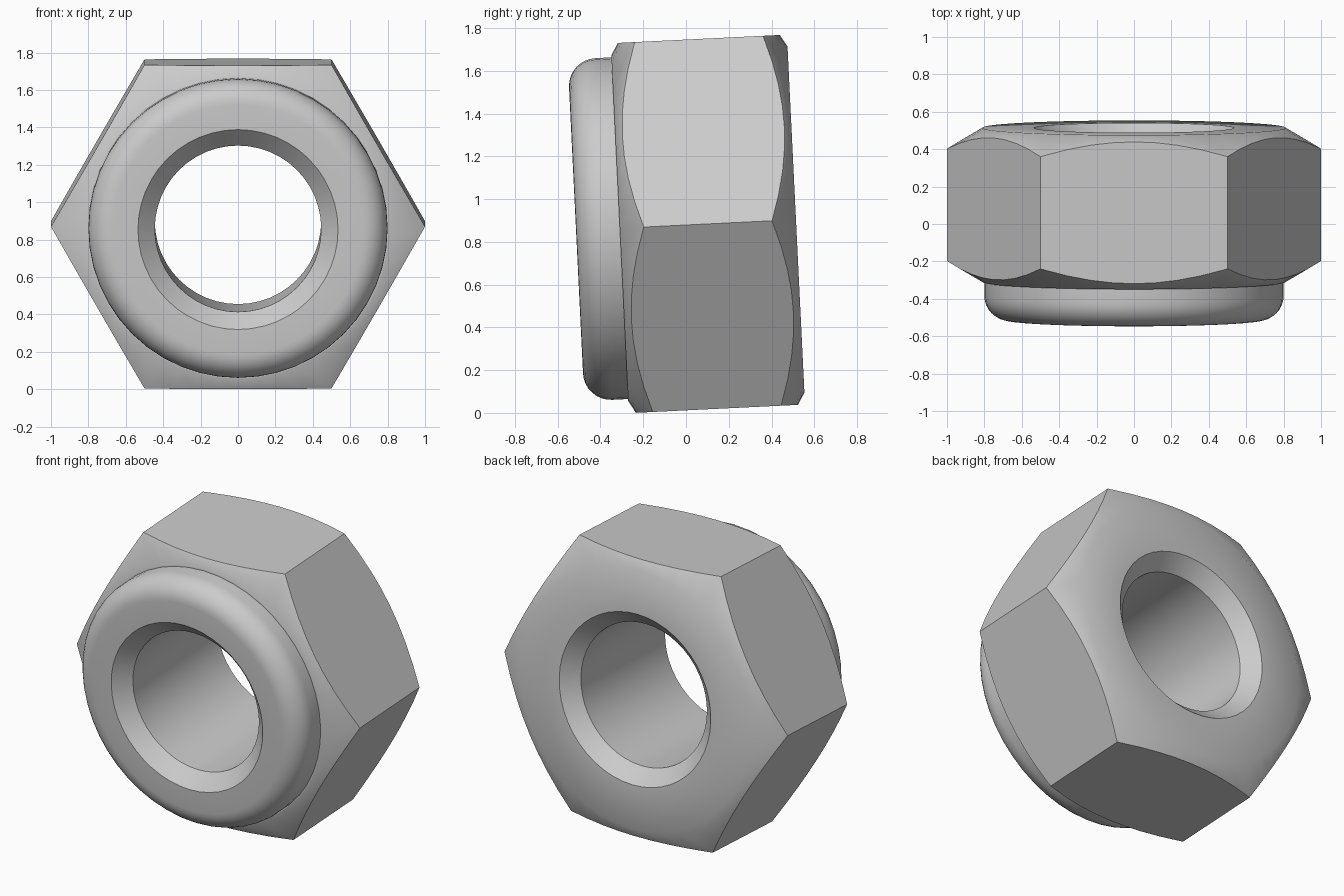
import bpy
import bmesh
from math import cos, sin, pi, radians

if "Cube" in bpy.data.objects:
    bpy.data.objects.remove(bpy.data.objects["Cube"])

SEGMENTS = 48
APOTHEM = cos(pi / 6)      # hexagon with corner radius 1
BORE, RIM = 0.445, 0.535   # hole radius, outer radius of its bevel
BEVEL = RIM - BORE
FRONT, SEAT, BACK = -0.515, -0.31, 0.515
COLLAR, FILLET = 0.8, 0.13
CHAMFER_START, CHAMFER_SLOPE = 0.81, 0.59
TILT, CENTRE_Z = radians(2.8), 0.879

steel = bpy.data.materials.new("brushed steel grey")
steel.use_nodes = True
grey = (0.6, 0.6, 0.6, 1)
steel.diffuse_color = grey
steel.node_tree.nodes["Principled BSDF"].inputs["Base Color"].default_value = grey


def hex_radius(a):
    return APOTHEM / cos((a % (pi / 3)) - pi / 6)


def lathe(name, profile):
    """Sweep profile(angle) -> [(radius, depth), ...] around the y axis."""
    bm = bmesh.new()
    rings = []
    for i in range(SEGMENTS):
        a = 2 * pi * i / SEGMENTS
        rings.append([bm.verts.new((r * cos(a), d, r * sin(a)))
                      for r, d in profile(a)])
    for i, ring in enumerate(rings):
        after = rings[(i + 1) % SEGMENTS]
        for j in range(len(ring) - 1):
            bm.faces.new((ring[j], ring[j + 1], after[j + 1], after[j]))
    mesh = bpy.data.meshes.new(name)
    bm.to_mesh(mesh)
    bm.free()
    mesh.materials.append(steel)
    obj = bpy.data.objects.new(name, mesh)
    bpy.context.collection.objects.link(obj)
    obj.rotation_euler.x = TILT
    obj.location.z = CENTRE_Z
    bpy.ops.object.select_all(action='DESELECT')
    obj.select_set(True)
    bpy.context.view_layer.objects.active = obj
    bpy.ops.object.shade_smooth_by_angle(angle=radians(40))
    return obj


# Hexagonal body: conical chamfers cut curved edges into the six flats
def body_profile(a):
    h = hex_radius(a)
    drop = CHAMFER_SLOPE * (h - CHAMFER_START)
    return [(COLLAR, SEAT), (CHAMFER_START, SEAT), (h, SEAT + drop),
            (h, BACK - drop), (CHAMFER_START, BACK), (RIM, BACK),
            (BORE, BACK - BEVEL), (BORE, SEAT)]


# Round collar with a filleted front edge
def collar_profile(a):
    fillet = [(COLLAR - FILLET + FILLET * sin(t), FRONT + FILLET - FILLET * cos(t))
              for t in (pi / 2 * k / 8 for k in range(9))]
    return ([(BORE, SEAT), (BORE, FRONT + BEVEL), (RIM, FRONT)]
            + fillet + [(COLLAR, SEAT)])


lathe("hex_body", body_profile)
lathe("locking_collar", collar_profile)
